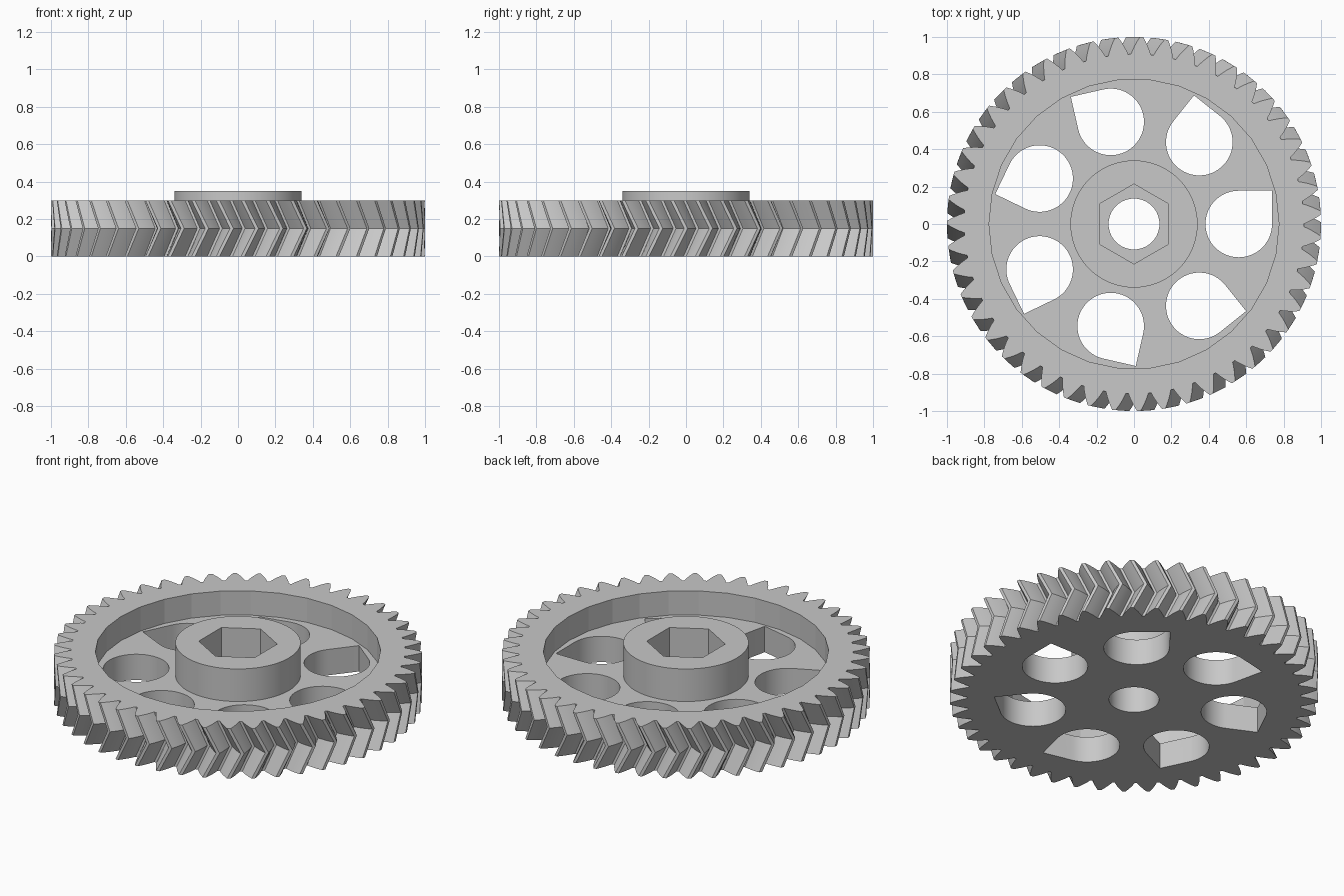
import bpy
import bmesh
from math import sin, cos, tan, acos, pi, radians, tau

if "Cube" in bpy.data.objects:
    bpy.data.objects.remove(bpy.data.objects["Cube"])

TEETH = 47
HEIGHT = 0.30
WEB = 0.155
HUB_TOP = 0.35
TWIST = radians(200 / TEETH)
TIP_R = 1.0
PITCH_R = TIP_R * TEETH / (TEETH + 2)
ROOT_R = 0.908
BASE_R = PITCH_R * cos(radians(28))

grey = bpy.data.materials.new("plain grey")
grey.use_nodes = True
grey.diffuse_color = (0.58, 0.58, 0.58, 1)
grey.node_tree.nodes["Principled BSDF"].inputs["Base Color"].default_value = (0.58, 0.58, 0.58, 1)


def polar(r, a):
    return (r * cos(a), r * sin(a))


def circle(r, sides, start=0.0):
    return [polar(r, start + tau * i / sides) for i in range(sides)]


def involute(r):
    a = acos(BASE_R / r)
    return tan(a) - a


def half_angle(r):
    """Half the angular thickness of a tooth at radius r."""
    return pi / (2 * TEETH) + involute(PITCH_R) - involute(r)


def gear_outline(turn):
    steps = 4
    radii = [ROOT_R + (TIP_R - ROOT_R) * i / steps for i in range(steps + 1)]
    points = []
    for k in range(TEETH):
        mid = turn + tau * k / TEETH
        points += [polar(r, mid - half_angle(r)) for r in radii]
        points += [polar(r, mid + half_angle(r)) for r in reversed(radii)]
    return points


def teardrop(turn, distance=0.56, r=0.178, sides=48):
    """Round hole with one square corner, turned about the axle."""
    arc = [polar(r, pi / 2 + 1.5 * pi * i / sides) for i in range(sides + 1)]
    c, s = cos(turn), sin(turn)
    return [((x + distance) * c - y * s, (x + distance) * s + y * c)
            for x, y in arc + [(r, r)]]


def loft(name, layers):
    """Closed solid through matching outlines, given as (z, points)."""
    bm = bmesh.new()
    rings = [[bm.verts.new((x, y, z)) for x, y in pts] for z, pts in layers]
    for low, high in zip(rings, rings[1:]):
        n = len(low)
        for i in range(n):
            j = (i + 1) % n
            bm.faces.new((low[i], low[j], high[j], high[i]))
    bm.faces.new(list(reversed(rings[0])))
    bm.faces.new(rings[-1])
    mesh = bpy.data.meshes.new(name)
    bm.to_mesh(mesh)
    bm.free()
    mesh.materials.append(grey)
    obj = bpy.data.objects.new(name, mesh)
    bpy.context.scene.collection.objects.link(obj)
    return obj


def prism(name, points, z0, z1):
    return loft(name, [(z0, points), (z1, points)])


def combine(target, tool, operation="DIFFERENCE"):
    mod = target.modifiers.new(tool.name, "BOOLEAN")
    mod.operation = operation
    mod.solver = "EXACT"
    mod.object = tool
    tool.hide_render = True
    bpy.context.view_layer.objects.active = target
    bpy.ops.object.modifier_apply(modifier=mod.name)
    bpy.data.objects.remove(tool)


# Toothed disc: chevron teeth lead at mid height
ends = gear_outline(-TWIST)
gear = loft("herringbone_gear", [(0, ends), (HEIGHT / 2, gear_outline(0)), (HEIGHT, ends)])

# Dished top inside the rim
combine(gear, prism("rim_recess", circle(0.775, 30), WEB, 0.5))

# Raised hub
combine(gear, prism("hub", circle(0.34, 72), 0.08, HUB_TOP), "UNION")

# Lightening holes through the web
for i in range(7):
    combine(gear, prism("web_hole", teardrop(tau * i / 7), -0.1, 0.5))

# Hexagonal socket and axle bore
combine(gear, prism("hex_socket", circle(0.2136, 6, pi / 6), 0.16, 0.5))
combine(gear, prism("axle_bore", circle(0.136, 48), -0.1, 0.5))

# Smooth the round walls, keep the tooth edges crisp
bpy.ops.object.select_all(action="DESELECT")
gear.select_set(True)
bpy.context.view_layer.objects.active = gear
bpy.ops.object.shade_smooth_by_angle(angle=radians(10))
